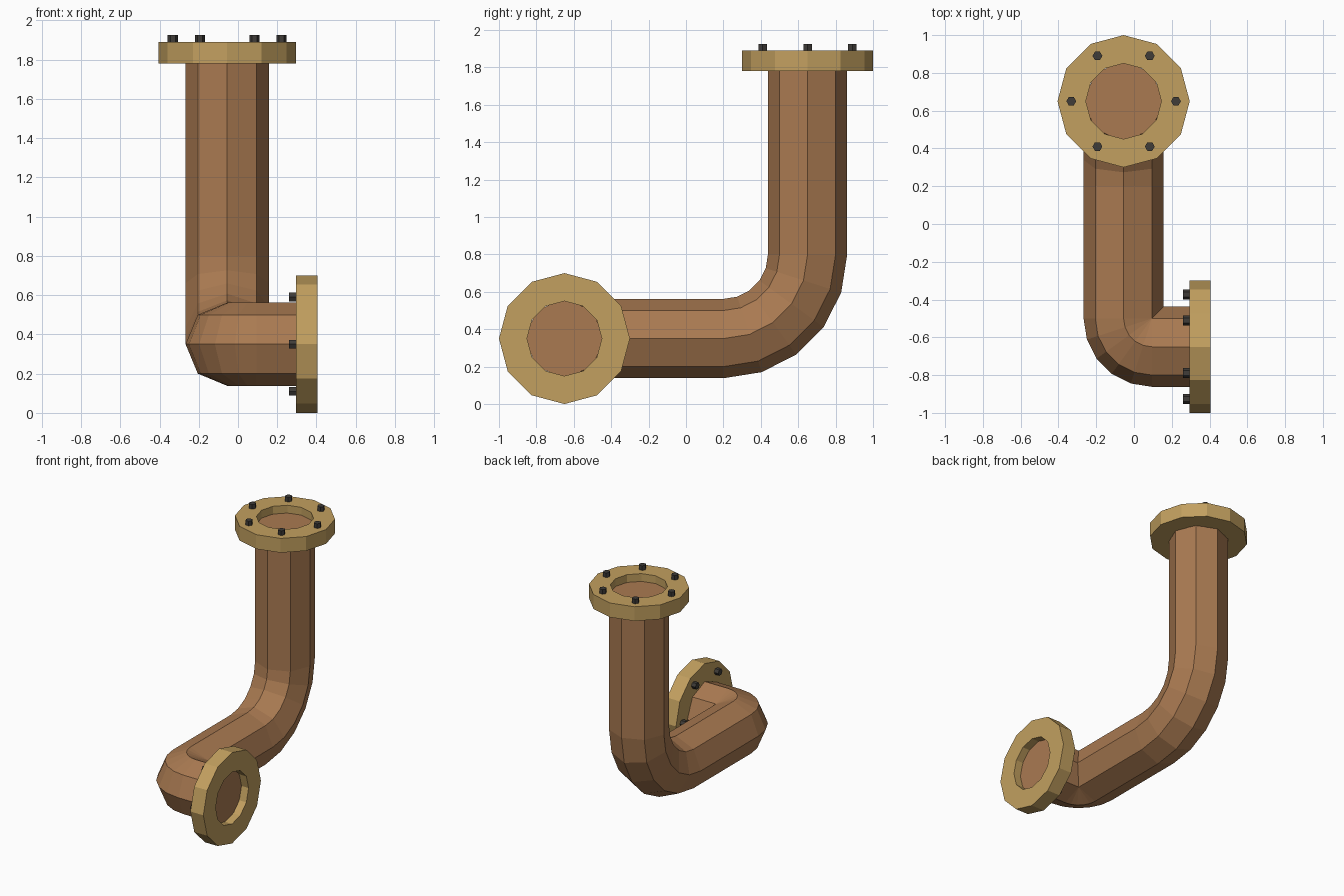
import bpy, bmesh, math
from mathutils import Vector, Matrix

if "Cube" in bpy.data.objects:
    bpy.data.objects.remove(bpy.data.objects["Cube"])


def material(name, rgb):
    m = bpy.data.materials.new(name)
    m.diffuse_color = (*rgb, 1)
    m.use_nodes = True
    m.node_tree.nodes["Principled BSDF"].inputs["Base Color"].default_value = m.diffuse_color
    return m


COPPER = material("copper", (0.40, 0.195, 0.083))
BRASS = material("brass", (0.54, 0.35, 0.115))
IRON = material("dark iron", (0.05, 0.045, 0.04))


def finish(name, bm, mat):
    bmesh.ops.recalc_face_normals(bm, faces=bm.faces)
    mesh = bpy.data.meshes.new(name)
    bm.to_mesh(mesh)
    bm.free()
    mesh.materials.append(mat)
    ob = bpy.data.objects.new(name, mesh)
    bpy.context.collection.objects.link(ob)
    return ob


def ring(bm, centre, u, v, r, n):
    return [bm.verts.new(centre + r * (math.cos(a) * u + math.sin(a) * v))
            for a in (2 * math.pi * i / n for i in range(n))]


def bridge(bm, a, b):
    n = len(a)
    for i in range(n):
        j = (i + 1) % n
        bm.faces.new((a[i], a[j], b[j], b[i]))


X, Y, Z = Vector((1, 0, 0)), Vector((0, 1, 0)), Vector((0, 0, 1))
PX, PY, PZ = -0.055, 0.65, 0.35      # pipe axis positions
TOP = 1.89


def bend(corner, d0, d1, radius, steps=5):
    """Points and tangents of a quarter-circle elbow."""
    centre = corner - d0 * radius + d1 * radius
    out = []
    for i in range(steps + 1):
        a = math.pi / 2 * i / steps
        out.append((centre + radius * (d0 * math.sin(a) - d1 * math.cos(a)),
                    d0 * math.cos(a) + d1 * math.sin(a)))
    return out


# octagonal pipe swept along two elbows
path = [(Vector((0.345, -PY, PZ)), -X)]
path += bend(Vector((PX, -PY, PZ)), -X, Y, 0.15)
path += bend(Vector((PX, PY, PZ)), Y, Z, 0.45)
path.append((Vector((PX, PY, TOP - 0.06)), Z))

bm = bmesh.new()
u, prev, rings = Y.copy(), -X, []
for p, t in path:
    u = prev.rotation_difference(t) @ u
    prev = t
    rings.append(ring(bm, p, u, t.cross(u), 0.212, 8))
for a, b in zip(rings, rings[1:]):
    bridge(bm, a, b)
bm.faces.new(rings[0])
bm.faces.new(rings[-1])
finish("pipe", bm, COPPER)


def flange(name, base, axis, u):
    """Twelve-sided ring with six hexagonal bolts on its axis side."""
    v = axis.cross(u)
    bm = bmesh.new()
    end = base + axis * 0.11
    loops = [ring(bm, c, u, v, r, 12)
             for c, r in ((base, 0.2), (base, 0.35), (end, 0.35), (end, 0.2))]
    for i in range(4):
        bridge(bm, loops[i], loops[(i + 1) % 4])
    finish(name, bm, BRASS)

    bm = bmesh.new()
    for i in range(6):
        a = math.pi / 3 * i
        c = end + 0.277 * (math.cos(a) * u + math.sin(a) * v)
        lo = ring(bm, c - axis * 0.02, u, v, 0.026, 6)
        hi = ring(bm, c + axis * 0.035, u, v, 0.026, 6)
        bridge(bm, lo, hi)
        bm.faces.new(lo)
        bm.faces.new(hi)
    finish(name + "_bolts", bm, IRON)


flange("side_flange", Vector((0.405, -PY, PZ)), -X, Y)
flange("top_flange", Vector((PX, PY, TOP - 0.11)), Z, X)
